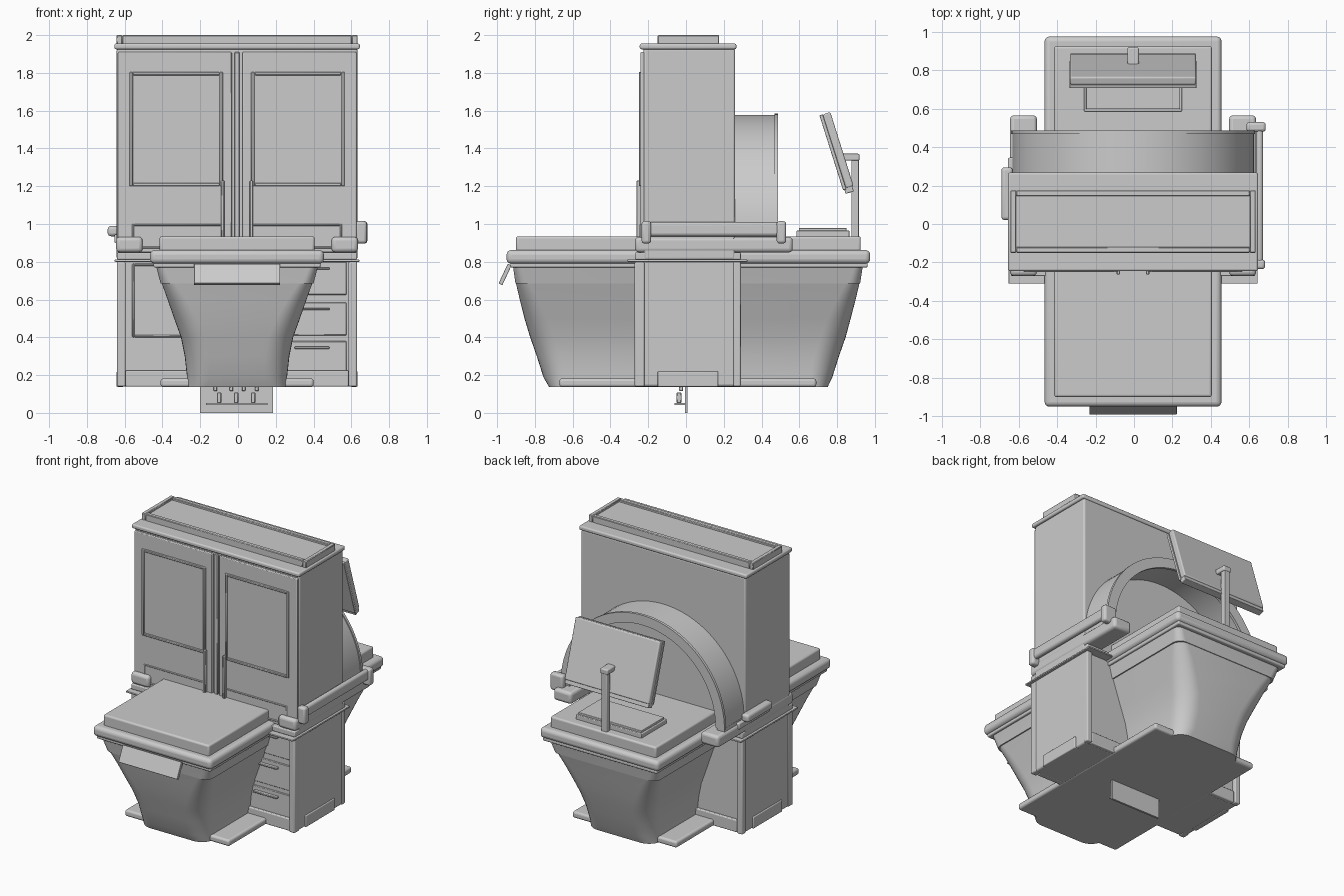
import bpy, bmesh, math
from mathutils import Matrix

if "Cube" in bpy.data.objects:
    bpy.data.objects.remove(bpy.data.objects["Cube"])

CX = -0.005  # centre line of the cabinet


def finish(bm, name, bevel=0.0, segs=3):
    bmesh.ops.recalc_face_normals(bm, faces=bm.faces)
    me = bpy.data.meshes.new(name)
    bm.to_mesh(me)
    bm.free()
    ob = bpy.data.objects.new(name, me)
    bpy.context.collection.objects.link(ob)
    if bevel:
        m = ob.modifiers.new("bevel", 'BEVEL')
        m.width, m.segments, m.limit_method = bevel, segs, 'ANGLE'
    bpy.ops.object.select_all(action='DESELECT')
    bpy.context.view_layer.objects.active = ob
    ob.select_set(True)
    bpy.ops.object.shade_smooth_by_angle(angle=math.radians(35))
    return ob


def box(name, x, y, z, bevel=0.0, segs=3):
    """Box from (min, max) ranges."""
    bm = bmesh.new()
    bmesh.ops.create_cube(bm, size=1)
    for v in bm.verts:
        v.co = [(r[0] + r[1]) / 2 + c * (r[1] - r[0]) for r, c in zip((x, y, z), v.co)]
    return finish(bm, name, bevel, segs)


def tilted(name, size, centre, angle, offset=(0, 0, 0), bevel=0.0):
    """Box turned about x, offset given in its own axes."""
    h = [s / 2 for s in size]
    ob = box(name, *[(o - a, o + a) for o, a in zip(offset, h)], bevel)
    ob.matrix_world = Matrix.Translation(centre) @ Matrix.Rotation(angle, 4, 'X')
    return ob


def frame(name, x, y, z, t, flat='y', bevel=0.004):
    """Rectangular border of width t, facing y or z."""
    box(name + "_left", (x[0], x[0] + t), y, z, bevel, 1)
    box(name + "_right", (x[1] - t, x[1]), y, z, bevel, 1)
    a, b = (x[0] + t, x[1] - t), (z if flat == 'y' else y)
    for end, r in (("low", (b[0], b[0] + t)), ("high", (b[1] - t, b[1]))):
        box(name + "_" + end, a, y if flat == 'y' else r, r if flat == 'y' else z, bevel, 1)


def ring(bm, w, y0, y1, r, z, n=8):
    """Rounded rectangle loop of vertices."""
    out = []
    for i, (sx, cy) in enumerate(((1, y1 - r), (-1, y1 - r), (-1, y0 + r), (1, y0 + r))):
        for k in range(n + 1):
            a = math.pi / 2 * (i + k / n)
            out.append(bm.verts.new((CX + sx * (w - r) + r * math.cos(a), cy + r * math.sin(a), z)))
    return out


# flared hull running through the cabinet: half width, front, back, corner, z
bm = bmesh.new()
sections = [(0.265, -0.725, 0.75, 0.10, 0.137), (0.265, -0.755, 0.775, 0.12, 0.19),
            (0.277, -0.79, 0.81, 0.13, 0.30), (0.297, -0.825, 0.845, 0.13, 0.40),
            (0.333, -0.855, 0.872, 0.12, 0.50), (0.368, -0.88, 0.898, 0.10, 0.60),
            (0.398, -0.90, 0.918, 0.07, 0.685), (0.405, -0.903, 0.922, 0.06, 0.686),
            (0.432, -0.918, 0.938, 0.04, 0.79)]
loops = [ring(bm, *s) for s in sections]
for a, b in zip(loops, loops[1:]):
    for i in range(len(a)):
        j = (i + 1) % len(a)
        bm.faces.new((a[i], a[j], b[j], b[i]))
bm.faces.new(loops[0][::-1])
bm.faces.new(loops[-1])
finish(bm, "hull")

# counter rim, cushions and base plates
box("rim_lip", (CX - 0.442, CX + 0.442), (-0.93, 0.962), (0.77, 0.795), 0.008)
box("counter_rim", (CX - 0.46, CX + 0.46), (-0.95, 0.975), (0.79, 0.862), 0.025, 4)
box("front_counter_top", (CX - 0.41, CX + 0.41), (-0.9, -0.2), (0.85, 0.935), 0.012)
box("back_counter_top", (CX - 0.41, CX + 0.41), (0.2, 0.925), (0.85, 0.935), 0.012)
box("base_plate", (CX - 0.405, CX + 0.405), (-0.67, 0.69), (0.137, 0.182), 0.014)

# lower cabinet with corner flanges
box("lower_cabinet", (CX - 0.63, CX + 0.63), (-0.235, 0.262), (0.14, 0.82), 0.012)
for s, side in ((-1, "left"), (1, "right")):
    x = sorted((CX + s * 0.59, CX + s * 0.635))
    for end, y in (("front", (-0.272, -0.22)), ("back", (0.25, 0.29))):
        box(f"{side}_{end}_flange", x, y, (0.14, 0.80), 0.008)
    box(f"{side}_side_foot", sorted((CX + s * 0.6, CX + s * 0.638)), (-0.15, 0.17), (0.138, 0.22), 0.006)
    # arm ledges and blocks
    xl = sorted((CX + s * 0.4, CX + s * 0.648))
    box(f"{side}_ledge", xl, (-0.31, 0.325), (0.80, 0.812), 0.004)
    box(f"{side}_ledge_top", sorted((CX + s * 0.4, CX + s * 0.635)), (-0.27, 0.29), (0.812, 0.85), 0.006)
    box(f"{side}_arm_block", sorted((CX + s * 0.50, CX + s * 0.64)), (-0.27, 0.565), (0.85, 0.932), 0.02)
for end, y in (("front", (-0.26, -0.22)), ("back", (0.25, 0.28))):
    box(f"{end}_kick_rail", (CX - 0.59, CX + 0.59), y, (0.14, 0.225), 0.006)
frame("lower_door_panel", (-0.56, -0.25), (-0.246, -0.23), (0.40, 0.79), 0.012)
for i, z in enumerate((0.765, 0.55, 0.345)):
    box(f"drawer_front_{i}", (0.2, 0.575), (-0.242, -0.23), (z - 0.14, z + 0.035), 0.004, 1)
    box(f"drawer_handle_{i}", (0.30, 0.485), (-0.265, -0.23), (z - 0.006, z + 0.006), 0.003, 1)

# upper cabinet, cap and roof tray
box("upper_cabinet", (CX - 0.637, CX + 0.637), (-0.225, 0.26), (0.81, 1.93), 0.012)
box("cap", (CX - 0.65, CX + 0.65), (-0.245, 0.267), (1.925, 1.955), 0.01)
frame("roof_tray_frame", (CX - 0.638, CX + 0.638), (-0.15, 0.175), (1.95, 2.0), 0.03, 'z')
box("roof_tray_panel", (CX - 0.61, CX + 0.61), (-0.125, 0.15), (1.95, 1.985))

# pair of doors with framed windows and pull bars
for s, side in ((-1, "left"), (1, "right")):
    def span(a, b):
        return sorted((CX + s * a, CX + s * b))
    box(f"{side}_door", span(0.028, 0.632), (-0.241, -0.22), (0.85, 1.91), 0.005, 2)
    frame(f"{side}_window_frame", span(0.075, 0.57), (-0.25, -0.235), (1.20, 1.805), 0.018)
    frame(f"{side}_lower_trim", span(0.075, 0.555), (-0.246, -0.235), (0.87, 1.0), 0.01)
    box(f"{side}_door_pull", span(0.067, 0.085), (-0.263, -0.235), (0.89, 1.23), 0.004, 1)
box("door_centre_post", (CX - 0.014, CX + 0.014), (-0.238, -0.2), (0.85, 1.91), 0.004, 1)

# half-round hood behind the cabinet
def arch(name, ri, ro, y0, y1, zc=0.95, n=48):
    bm = bmesh.new()
    rows = []
    for k in range(n + 1):
        a = math.pi * k / n
        rows.append([bm.verts.new((CX + r * math.cos(a), y, zc + r * math.sin(a)))
                     for r, y in ((ri, y0), (ro, y0), (ro, y1), (ri, y1))])
    for a, b in zip(rows, rows[1:]):
        for i in range(4):
            j = (i + 1) % 4
            bm.faces.new((a[i], a[j], b[j], b[i]))
    bm.faces.new(rows[0])
    bm.faces.new(rows[-1])
    finish(bm, name)

arch("hood_arch", 0.575, 0.627, 0.25, 0.475)
arch("hood_edge_band", 0.565, 0.634, 0.468, 0.487)
for s, side in ((-1, "left"), (1, "right")):
    box(f"{side}_hood_foot", sorted((CX + s * 0.57, CX + s * 0.628)), (0.25, 0.48), (0.91, 0.955))

# right grab rail and left grip
box("right_rail", (0.634, 0.672), (-0.22, 0.52), (0.935, 1.01), 0.018, 4)
box("rail_front_bracket", (0.62, 0.682), (-0.235, -0.185), (0.897, 1.015), 0.015)
box("rail_back_bracket", (0.585, 0.685), (0.48, 0.53), (0.897, 1.015), 0.015)
box("left_grip", (-0.69, -0.63), (0.02, 0.295), (0.935, 0.99), 0.018, 4)
box("left_grip_plate", (-0.655, -0.62), (0.0, 0.345), (0.90, 0.945), 0.008)

# screen on its post, with keyboard
box("screen_post", (CX - 0.022, CX + 0.022), (0.875, 0.915), (0.92, 1.35), 0.005)
box("screen_post_cap", (CX - 0.03, CX + 0.03), (0.82, 0.918), (1.335, 1.372), 0.008)
tilt, mid = math.radians(17.5), (CX, 0.797, 1.388)
tilted("screen_back", (0.655, 0.042, 0.41), mid, tilt, (0, 0.009, 0), 0.008)
tilted("screen_face", (0.66, 0.018, 0.415), mid, tilt, (0, -0.021, -0.002), 0.003)
tilted("screen_bottom_lip", (0.65, 0.045, 0.035), mid, tilt, (0, 0.0, -0.215), 0.004)
box("keyboard", (CX - 0.255, CX + 0.255), (0.585, 0.865), (0.93, 0.965), 0.005)
box("keyboard_top", (CX - 0.245, CX + 0.245), (0.597, 0.85), (0.96, 0.979), 0.004)

# slanted front plate
tilted("front_plate", (0.455, 0.022, 0.115), (CX, -0.958, 0.733), math.radians(-25), bevel=0.003)

# connector tab underneath, with shelf and pins
box("connector_tab", (-0.2, 0.185), (-0.006, 0.008), (0.0, 0.14))
box("connector_shelf", (-0.17, 0.155), (-0.06, 0.0), (0.042, 0.052))
for i, x in enumerate((-0.10, -0.01, 0.08)):
    box(f"pin_{i}", (x - 0.012, x + 0.012), (-0.05, -0.024), (0.052, 0.108), 0.004, 1)
for i, x in enumerate((-0.12, -0.035, 0.03, 0.10)):
    box(f"upper_pin_{i}", (x - 0.009, x + 0.009), (-0.036, -0.016), (0.115, 0.14), 0.003, 1)
